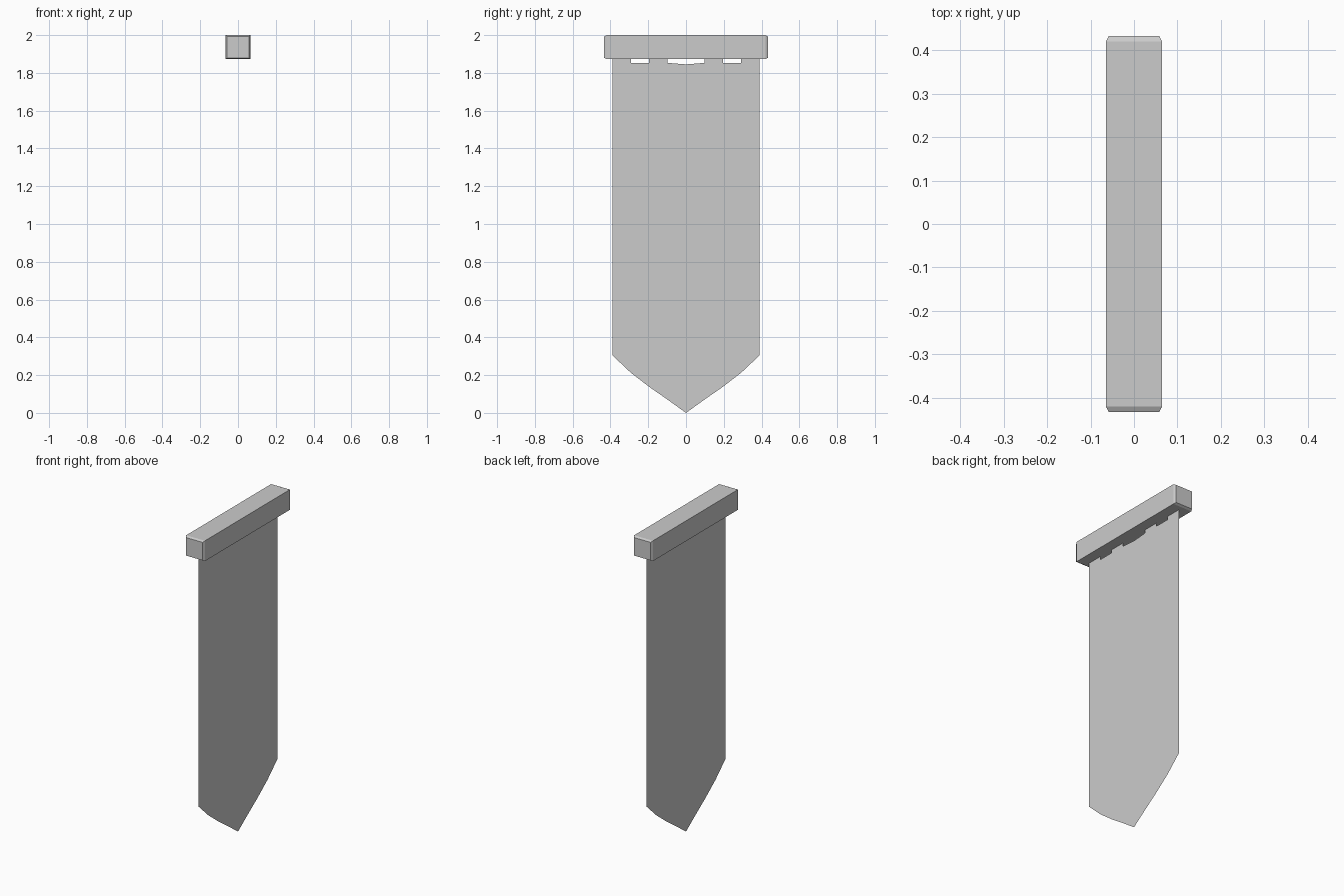
import bpy, bmesh

cube = bpy.data.objects.get("Cube")
if cube:
    bpy.data.objects.remove(cube, do_unlink=True)

grey = bpy.data.materials.new("light_grey")
grey.use_nodes = True
colour = (0.6, 0.6, 0.6, 1)
grey.diffuse_color = colour
grey.node_tree.nodes["Principled BSDF"].inputs["Base Color"].default_value = colour


def add_object(name, bm):
    mesh = bpy.data.meshes.new(name)
    bm.to_mesh(mesh)
    bm.free()
    mesh.materials.append(grey)
    obj = bpy.data.objects.new(name, mesh)
    bpy.context.collection.objects.link(obj)
    return obj


# Crossbar: a box whose two end faces taper in with a small chamfer
HALF_W, HALF_L, BOTTOM, TOP, CHAMFER = 0.065, 0.433, 1.873, 2.0, 0.007
bm = bmesh.new()
rings = []
for y, inset in ((-HALF_L, CHAMFER), (-HALF_L + 0.013, 0),
                 (HALF_L - 0.013, 0), (HALF_L, CHAMFER)):
    w, lo, hi = HALF_W - inset, BOTTOM + inset, TOP - inset
    rings.append([bm.verts.new((x, y, z))
                  for x, z in ((-w, lo), (w, lo), (w, hi), (-w, hi))])
for a, b in zip(rings, rings[1:]):
    for i in range(4):
        j = (i + 1) % 4
        bm.faces.new((a[i], a[j], b[j], b[i]))
bm.faces.new(rings[0])
bm.faces.new(rings[-1])
bmesh.ops.recalc_face_normals(bm, faces=bm.faces)
add_object("crossbar", bm)

# Hanging cloth: thin strips mirrored about the middle, pointed at the bottom;
# alternate strips stop short of the bar and leave slots
STRIP = 0.0975
hem = (0.0, 0.07, 0.138, 0.213, 0.305)
tops = ((1.845, 1.853), (1.89, 1.89), (1.853, 1.853), (1.89, 1.89))
bm = bmesh.new()
for side in (-1, 1):
    for i, (inner, outer) in enumerate(tops):
        y0, y1 = side * STRIP * i, side * STRIP * (i + 1)
        corners = [(0, y0, hem[i]), (0, y1, hem[i + 1]), (0, y1, outer), (0, y0, inner)]
        if side < 0:
            corners.reverse()
        bm.faces.new([bm.verts.new(c) for c in corners])
bmesh.ops.remove_doubles(bm, verts=bm.verts, dist=0.0005)
add_object("banner_cloth", bm)
